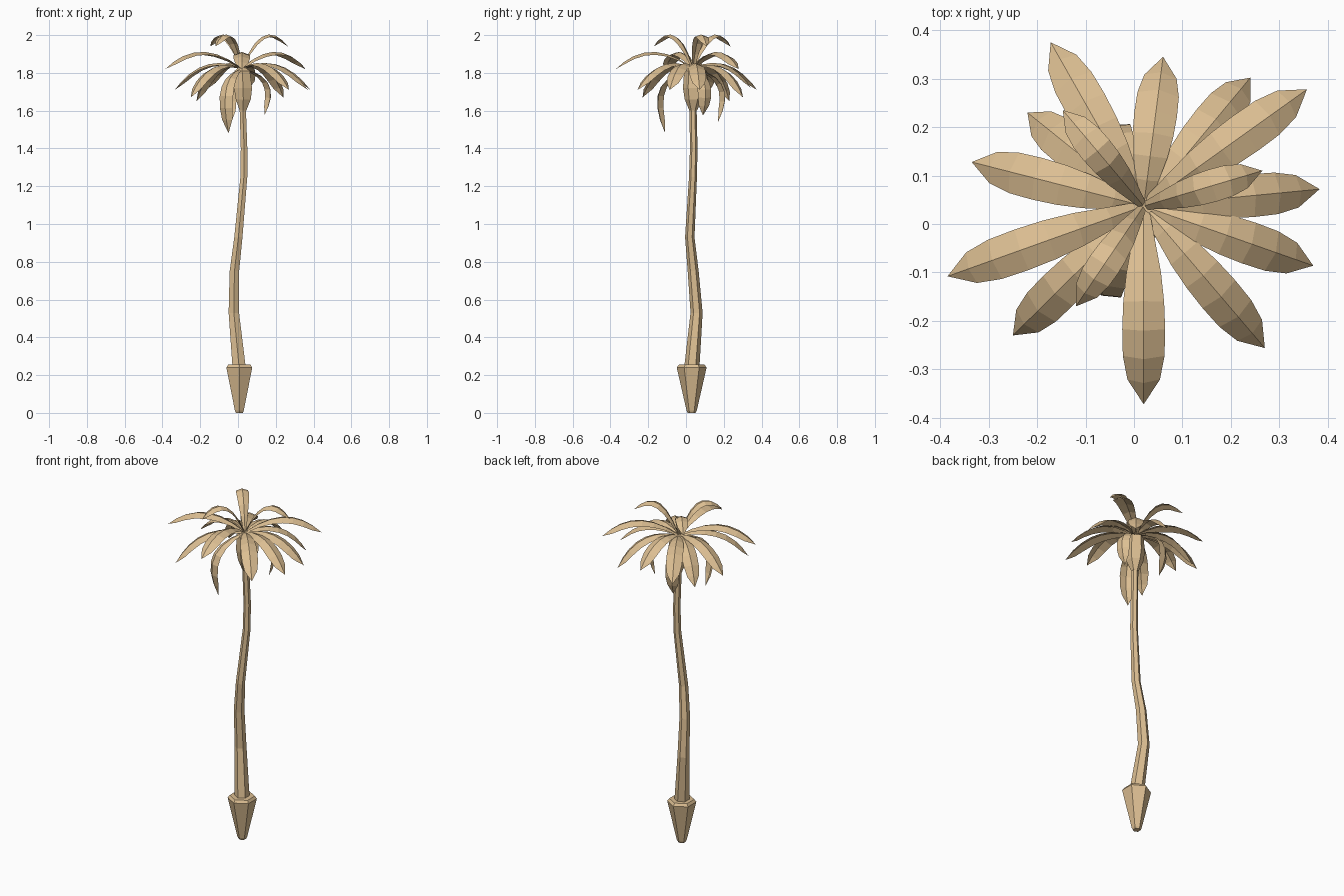
import bpy, bmesh, math
from mathutils import Vector

if "Cube" in bpy.data.objects:
    bpy.data.objects.remove(bpy.data.objects["Cube"])

tan = bpy.data.materials.new("tan")
tan.diffuse_color = (0.72, 0.52, 0.29, 1)
tan.use_nodes = True
tan.node_tree.nodes["Principled BSDF"].inputs["Base Color"].default_value = tan.diffuse_color


def finish(bm, name):
    mesh = bpy.data.meshes.new(name)
    bm.to_mesh(mesh)
    bm.free()
    mesh.materials.append(tan)
    obj = bpy.data.objects.new(name, mesh)
    bpy.context.collection.objects.link(obj)
    return obj


def hex_tube(name, rings):
    """Six-sided tube through rings of (x, y, z, radius), capped at both ends."""
    bm = bmesh.new()
    loops = []
    for x, y, z, r in rings:
        loops.append([bm.verts.new((x + r * math.cos(math.radians(30 + 60 * k)),
                                    y + r * math.sin(math.radians(30 + 60 * k)), z))
                      for k in range(6)])
    for a, b in zip(loops, loops[1:]):
        for k in range(6):
            n = (k + 1) % 6
            bm.faces.new((a[k], a[n], b[n], b[k]))
    bm.faces.new(loops[0][::-1])
    bm.faces.new(loops[-1])
    return finish(bm, name)


def frond(name, tip, reach, peak, width):
    """Arched leaf with a raised midrib; reach and peak place the bend point."""
    base, tip = Vector((0.02, 0.037, 1.825)), Vector(tip)
    bend = base.lerp(tip, reach)
    bend.z = peak
    out = Vector((tip.x - base.x, tip.y - base.y, 0)).normalized()
    side = Vector((-out.y, out.x, 0))
    shape = [(0, .25), (.15, .55), (.3, .83), (.45, .98), (.6, 1.03),
             (.75, 1), (.88, .78), (1, 0)]
    bm = bmesh.new()
    prev = None
    for t, w in shape:
        p = base * (1 - t) ** 2 + bend * 2 * t * (1 - t) + tip * t * t
        tangent = ((bend - base) * (1 - t) + (tip - bend) * t).normalized()
        drop = tangent.cross(side) * (0.36 * width * w)
        mid = bm.verts.new(p)
        if w:
            row = [bm.verts.new(p + side * width * w - drop), mid,
                   bm.verts.new(p - side * width * w - drop)]
            if prev:
                for i in (0, 1):
                    bm.faces.new((prev[i], prev[i + 1], row[i + 1], row[i]))
            prev = row
        else:
            bm.faces.new((prev[0], prev[1], mid))
            bm.faces.new((prev[1], prev[2], mid))
    return finish(bm, name)


# Tapered root base
hex_tube("root_base", [(.007, .03, 0, .021), (.007, .03, .012, .027),
                       (.007, .03, .24, .079), (.007, .03, .255, .068)])

# Swaying trunk
hex_tube("trunk", [(.008, .029, .22, .041), (-.022, .056, .53, .032),
                   (-.019, .038, .75, .029), (.002, .02, .93, .025),
                   (.031, .037, 1.25, .021), (.032, .041, 1.4, .02),
                   (.025, .037, 1.62, .019)])

# Swollen crown under the leaves
hex_tube("crown", [(.026, .038, 1.6, .02), (.028, .039, 1.66, .046),
                   (.027, .039, 1.72, .055), (.022, .037, 1.81, .047),
                   (.02, .037, 1.83, .02)])

# Leaves in layers: (reach, bend height, half width, tips)
layers = {
    "upper_leaf": (.45, 2.11, .033, [(.265, .11, 1.94), (-.12, -.17, 1.94),
                                     (-.147, .235, 1.94)]),
    "raised_leaf": (.56, 2.0, .043, [(.357, .278, 1.82), (.02, -.372, 1.82),
                                     (-.385, -.108, 1.82)]),
    "spread_leaf": (.58, 1.915, .043, [(-.172, .375, 1.71), (.06, .345, 1.72),
                                       (.383, .072, 1.71), (.37, -.086, 1.71),
                                       (.27, -.256, 1.71), (-.335, .128, 1.71)]),
    "lower_leaf": (.66, 1.90, .042, [(.24, .302, 1.67), (-.25, -.23, 1.67),
                                     (-.22, .23, 1.65)]),
    "hanging_leaf": (1.85, 1.78, .038, [(-.05, -.11, 1.48), (.14, .09, 1.575),
                                        (-.035, .17, 1.54)]),
}
for name, (reach, peak, width, tips) in layers.items():
    for i, tip in enumerate(tips, 1):
        frond(f"{name}_{i}", tip, reach, peak, width)
